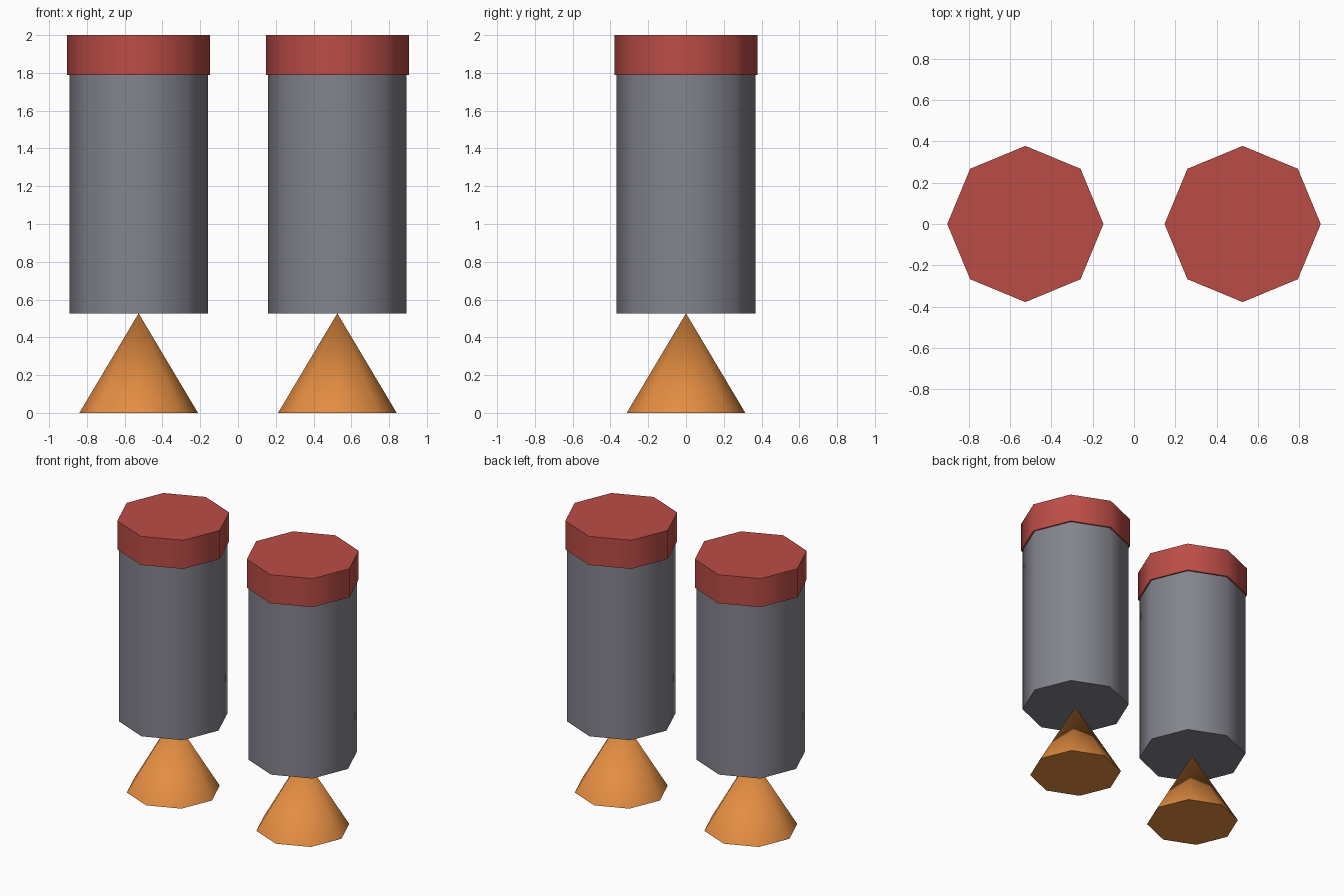
import bpy
import math

cube = bpy.data.objects.get("Cube")
if cube:
    bpy.data.objects.remove(cube, do_unlink=True)


def make_material(name, rgb):
    mat = bpy.data.materials.new(name)
    mat.use_nodes = True
    mat.diffuse_color = (*rgb, 1)
    mat.node_tree.nodes["Principled BSDF"].inputs["Base Color"].default_value = (*rgb, 1)
    return mat


red = make_material("red", (0.50, 0.073, 0.062))
grey = make_material("grey", (0.23, 0.23, 0.27))
orange = make_material("orange", (0.78, 0.27, 0.055))


def octagon_part(name, x, bottom, top, radius, top_radius, mat):
    """Eight-sided cylinder or cone with smooth sides and crisp rims."""
    bpy.ops.mesh.primitive_cone_add(
        vertices=8, radius1=radius, radius2=top_radius,
        depth=top - bottom, location=(x, 0, (bottom + top) / 2))
    part = bpy.context.object
    part.name = name
    part.data.materials.append(mat)
    bpy.ops.object.shade_smooth_by_angle(angle=math.radians(50))


for side, x in (("left", 0.526), ("right", -0.526)):
    # Flared exhaust cone, its tip touching the tank
    octagon_part(f"{side}_nozzle", x, 0, 0.527, 0.314, 0, orange)
    # Main tank
    octagon_part(f"{side}_tank", x, 0.527, 1.80, 0.367, 0.367, grey)
    # Slightly wider lid
    octagon_part(f"{side}_cap", x, 1.79, 2.0, 0.378, 0.378, red)
